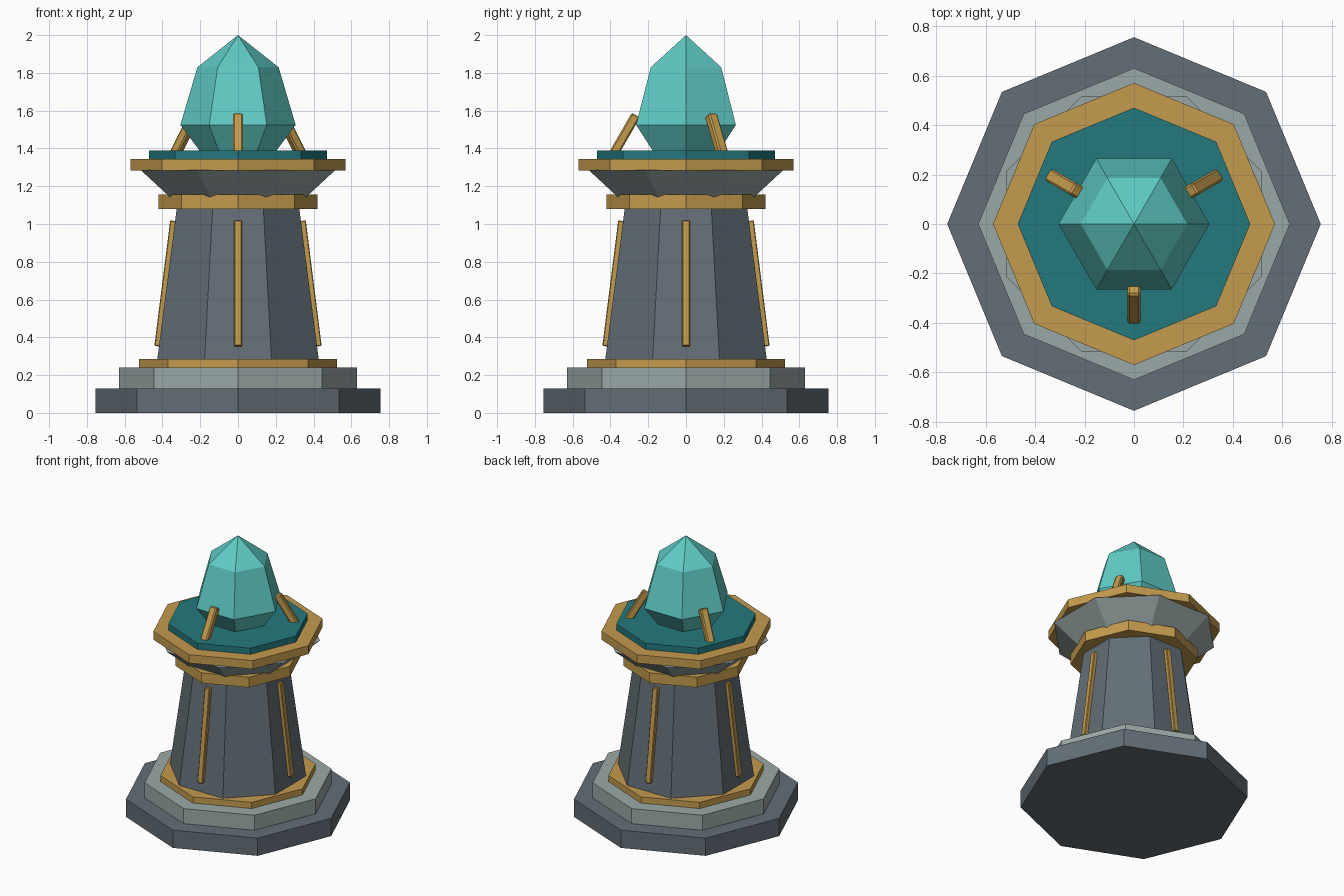
import bpy
import bmesh
from math import cos, sin, pi, radians
from mathutils import Matrix

cube = bpy.data.objects.get("Cube")
if cube:
    bpy.data.objects.remove(cube, do_unlink=True)


def material(name, rgb):
    """Flat material from 0-255 sRGB values, stored as linear."""
    lin = [((c / 255 + 0.055) / 1.055) ** 2.4 for c in rgb]
    mat = bpy.data.materials.new(name)
    mat.use_nodes = True
    mat.diffuse_color = (*lin, 1)
    bsdf = mat.node_tree.nodes["Principled BSDF"]
    bsdf.inputs["Base Color"].default_value = (*lin, 1)
    bsdf.inputs["Roughness"].default_value = 0.8
    return mat


dark_stone = material("dark stone", (98, 110, 118))
light_stone = material("light stone", (154, 169, 167))
gold = material("gold", (196, 155, 77))
teal = material("deep teal", (35, 121, 126))
crystal_mat = material("crystal", (95, 203, 197))


def finish(name, bm, mat):
    bmesh.ops.recalc_face_normals(bm, faces=bm.faces)
    mesh = bpy.data.meshes.new(name)
    bm.to_mesh(mesh)
    bm.free()
    mesh.materials.append(mat)
    obj = bpy.data.objects.new(name, mesh)
    bpy.context.collection.objects.link(obj)
    return obj


def prism(name, mat, profile, sides=8, turn=0.0):
    """Stack regular polygons along a (radius, z) profile; radius 0 is a tip."""
    bm = bmesh.new()
    rings = []
    for r, z in profile:
        count = sides if r > 0 else 1
        angles = [turn + 2 * pi * i / sides for i in range(count)]
        rings.append([bm.verts.new((r * cos(a), r * sin(a), z)) for a in angles])
    for low, high in zip(rings, rings[1:]):
        for i in range(sides):
            j = (i + 1) % sides
            if len(high) == 1:
                bm.faces.new((low[i], low[j], high[0]))
            else:
                bm.faces.new((low[i], low[j], high[j], high[i]))
    bm.faces.new(rings[0][::-1])
    if len(rings[-1]) > 1:
        bm.faces.new(rings[-1])
    return finish(name, bm, mat)


def leaning_bar(name, size, radius, z, lean, angle, bevel):
    """Bevelled gold bar at a polar position, its top leaning to the axis."""
    bm = bmesh.new()
    bmesh.ops.create_cube(bm, size=1, matrix=Matrix.Diagonal((*size, 1)))
    bmesh.ops.bevel(bm, geom=bm.edges[:], offset=bevel, segments=1,
                    affect='EDGES', profile=0.5)
    place = (Matrix.Rotation(radians(angle), 4, 'Z')
             @ Matrix.Translation((radius, 0, z))
             @ Matrix.Rotation(radians(-lean), 4, 'Y'))
    bmesh.ops.transform(bm, matrix=place, verts=bm.verts)
    return finish(name, bm, gold)


# Stepped base
prism("base_plinth", dark_stone, [(0.755, 0), (0.755, 0.13)])
prism("base_step", light_stone, [(0.63, 0.13), (0.63, 0.24)])
prism("base_trim", gold, [(0.523, 0.24), (0.523, 0.285)])

# Tapered shaft and flared capital, turned so a flat faces the front
flat = pi / 8
prism("shaft", dark_stone, [(0.463, 0.28), (0.343, 1.14)], turn=flat)
prism("capital", light_stone, [(0.37, 1.125), (0.557, 1.285)], turn=flat)

# Collar, top rim and crystal bed
prism("collar", gold, [(0.422, 1.08), (0.422, 1.155)])
prism("top_rim", gold, [(0.57, 1.283), (0.57, 1.345)])
prism("crystal_bed", teal, [(0.47, 1.345), (0.47, 1.39)])

# Six-sided crystal
prism("crystal", crystal_mat,
      [(0.19, 1.37), (0.305, 1.525), (0.215, 1.83), (0, 2)], sides=6)

# Inlay strips on the four main faces of the shaft
for k in range(4):
    leaning_bar(f"shaft_strip_{k + 1}", (0.03, 0.04, 0.67),
                0.386, 0.685, 7.2, 90 * k, 0.004)

# Three claws holding the crystal
for k in range(3):
    leaning_bar(f"crystal_claw_{k + 1}", (0.05, 0.054, 0.26),
                0.33, 1.464, 30, 30 + 120 * k, 0.008)
